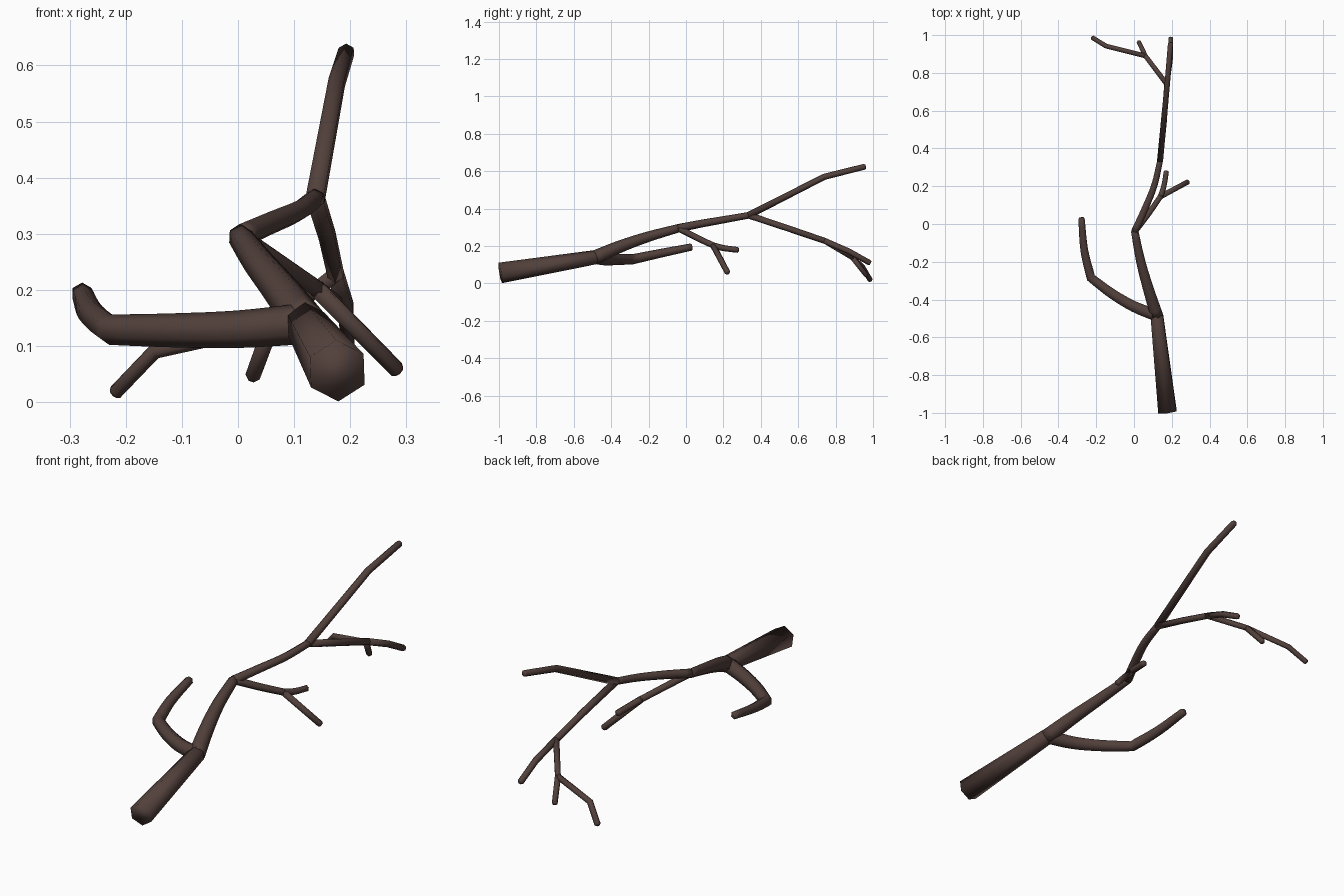
import bpy, bmesh, math
from mathutils import Vector

if "Cube" in bpy.data.objects:
    bpy.data.objects.remove(bpy.data.objects["Cube"])

SIDES = 6
bark = bpy.data.materials.new("bark")
bark.diffuse_color = (0.085, 0.052, 0.044, 1)
bark.use_nodes = True
bark.node_tree.nodes["Principled BSDF"].inputs["Base Color"].default_value = bark.diffuse_color


def smooth_path(points, steps=4):
    """Catmull-Rom curve through the given points."""
    p = [Vector(q) for q in points]
    p = [2 * p[0] - p[1]] + p + [2 * p[-1] - p[-2]]
    out = [p[1]]
    for a, b, c, d in zip(p, p[1:], p[2:], p[3:]):
        for k in range(1, steps + 1):
            t = k / steps
            out.append(0.5 * (2 * b + (c - a) * t + (2 * a - 5 * b + 4 * c - d) * t * t
                              + (3 * b - a - 3 * c + d) * t ** 3))
    return out


def tube(name, points, r0, r1, turn=0.5):
    """Six-sided tapering limb swept along points, with a softened tip."""
    pts = [Vector(p) for p in points]
    dirs = [(b - a).normalized() for a, b in zip(pts, pts[1:])]
    tangents = [dirs[0]] + [(a + b).normalized() for a, b in zip(dirs, dirs[1:])] + [dirs[-1]]
    lengths = [0.0]
    for a, b in zip(pts, pts[1:]):
        lengths.append(lengths[-1] + (b - a).length)
    radii = [r0 + (r1 - r0) * l / lengths[-1] for l in lengths]
    pts.append(pts[-1] + dirs[-1] * r1 * 0.4)
    tangents.append(dirs[-1])
    radii.append(r1 * 0.65)

    bm = bmesh.new()
    rings = []
    for p, t, r in zip(pts, tangents, radii):
        side = t.cross(Vector((0, 0, 1))).normalized()
        up = side.cross(t)
        ring = []
        for i in range(SIDES):
            a = math.tau * (i + turn) / SIDES
            ring.append(bm.verts.new(p + (side * math.cos(a) + up * math.sin(a)) * r))
        rings.append(ring)
    for lo, hi in zip(rings, rings[1:]):
        for i in range(SIDES):
            j = (i + 1) % SIDES
            bm.faces.new((lo[i], lo[j], hi[j], hi[i]))
    bm.faces.new(rings[0][::-1])
    bm.faces.new(rings[-1])
    bmesh.ops.recalc_face_normals(bm, faces=bm.faces)
    for f in bm.faces:
        f.smooth = True
    mesh = bpy.data.meshes.new(name)
    bm.to_mesh(mesh)
    bm.free()
    mesh.materials.append(bark)
    obj = bpy.data.objects.new(name, mesh)
    bpy.context.collection.objects.link(obj)
    return obj


# Fork positions shared by several limbs
fork_1 = (0.121, -0.485, 0.14)
fork_2 = (0.004, -0.04, 0.295)
fork_3 = (0.138, 0.335, 0.364)
fork_4 = (0.174, 0.74, 0.228)
fork_5 = (0.06, 0.89, 0.138)
fork_6 = (0.14, 0.145, 0.203)

# Main limb, thick to thin
tube("trunk", [(0.177, -0.993, 0.056), fork_1], 0.0555, 0.038, turn=0.55)
tube("middle_limb", smooth_path([fork_1, (0.078, -0.35, 0.198), (0.036, -0.2, 0.25), fork_2]),
     0.038, 0.0225)
tube("upper_limb", smooth_path([fork_2, (0.058, 0.08, 0.319), (0.108, 0.205, 0.341), fork_3]),
     0.0225, 0.0175)
tube("top_branch", [fork_3, (0.176, 0.74, 0.57), (0.193, 0.955, 0.624)], 0.0185, 0.0155)

# Side branch with a sharp bend
bend = (-0.228, -0.285, 0.129)
tube("side_branch", smooth_path([fork_1, (0.0, -0.437, 0.13), (-0.115, -0.37, 0.128), bend])[:-1]
     + smooth_path([bend, (-0.263, -0.14, 0.16), (-0.278, 0.026, 0.194)]), 0.0365, 0.0195)

# Low twigs from the middle fork
tube("low_twig", smooth_path([fork_2, (0.075, 0.052, 0.247), fork_6]), 0.0185, 0.0165)
tube("low_twig_outer", [fork_6, (0.283, 0.222, 0.058)], 0.0165, 0.0155)
tube("low_twig_inner", smooth_path([fork_6, (0.158, 0.2, 0.189), (0.171, 0.276, 0.179)]),
     0.0165, 0.0155)

# Drooping end branch and its twigs
tube("droop_branch", [fork_3, (0.159, 0.54, 0.296), fork_4], 0.0175, 0.016)
tube("droop_tip", [fork_4, (0.192, 0.87, 0.172), (0.195, 0.982, 0.11)], 0.016, 0.0145)
tube("droop_side_twig", [fork_4, fork_5], 0.0155, 0.0145)
tube("long_end_twig", [fork_5, (-0.148, 0.942, 0.091), (-0.218, 0.985, 0.018)], 0.0145, 0.014)
tube("short_end_twig", [fork_5, (0.026, 0.963, 0.045)], 0.0145, 0.0135)
